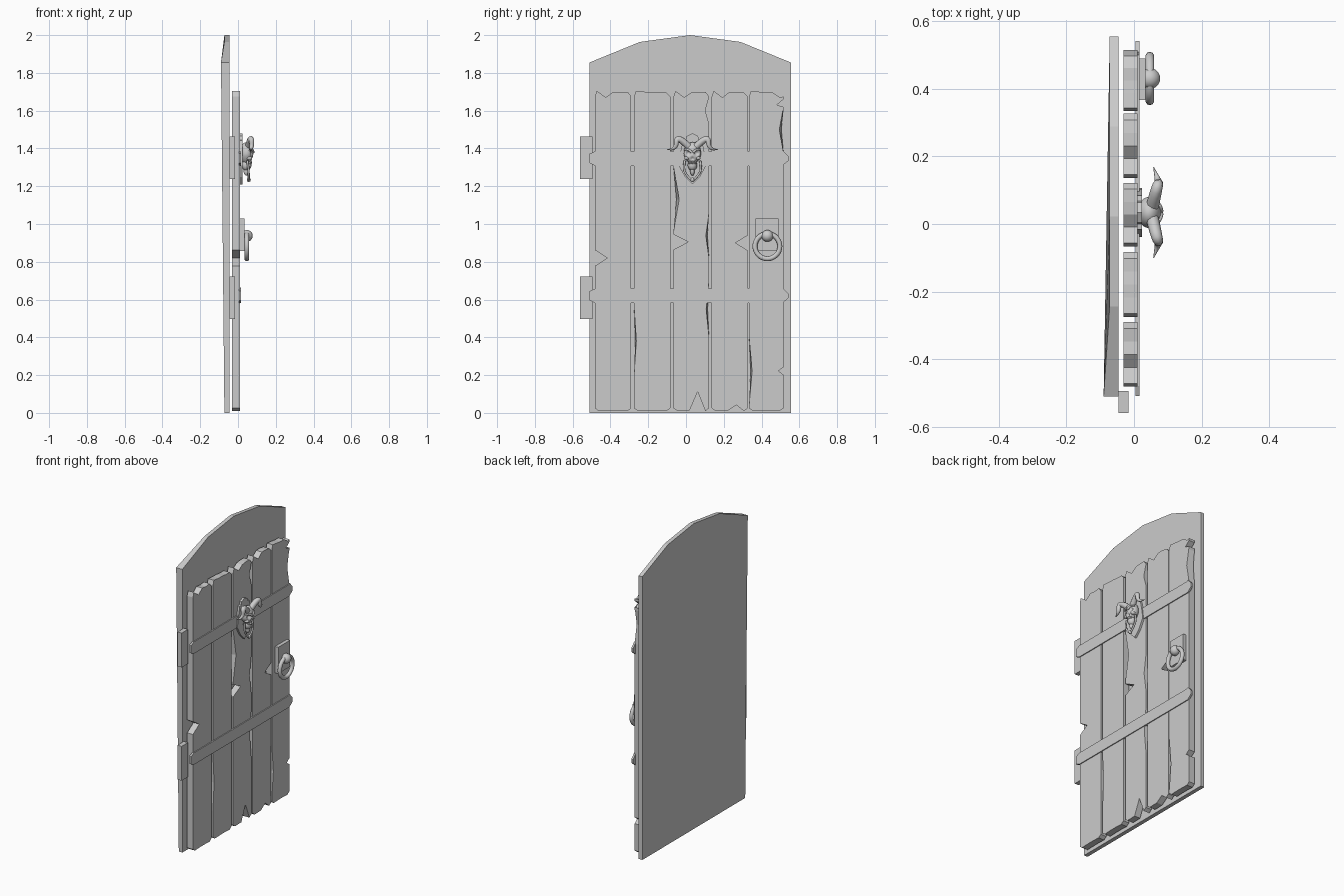
import bpy, bmesh, math, random

if "Cube" in bpy.data.objects:
    bpy.data.objects.remove(bpy.data.objects["Cube"])

random.seed(4)
C = .034  # centre line of the knocker


def finish(name):
    ob = bpy.context.object
    ob.name = name
    bpy.ops.object.shade_smooth_by_angle(angle=math.radians(50))
    return ob


def prism(name, pts, x0, x1):
    """Extrude a (y, z) outline from x0 (back) to x1 (front); a third value shifts the back point in y."""
    bm = bmesh.new()
    back = [bm.verts.new((x0, p[0] + sum(p[2:]), p[1])) for p in pts]
    front = [bm.verts.new((x1, p[0], p[1])) for p in pts]
    bm.faces.new(back)
    bm.faces.new(front)
    for i in range(len(pts)):
        bm.faces.new((back[i - 1], back[i], front[i], front[i - 1]))
    bmesh.ops.recalc_face_normals(bm, faces=bm.faces)
    me = bpy.data.meshes.new(name)
    bm.to_mesh(me)
    bm.free()
    ob = bpy.data.objects.new(name, me)
    bpy.context.collection.objects.link(ob)
    return ob


def box(name, y0, y1, z0, z1, x0, x1):
    return prism(name, [(y0, z0), (y1, z0), (y1, z1), (y0, z1)], x0, x1)


def ball(name, loc, scale, seg=20):
    bpy.ops.mesh.primitive_uv_sphere_add(segments=seg, ring_count=seg * 2 // 3, location=loc)
    bpy.context.object.scale = scale
    bpy.ops.object.transform_apply(location=False, rotation=False, scale=True)
    return finish(name)


def tube(name, pts, width, taper=0):
    """Smooth tube through control points, thinning along its length by taper."""
    cu = bpy.data.curves.new(name, 'CURVE')
    cu.dimensions = '3D'
    cu.bevel_depth = width
    cu.bevel_resolution = 2
    cu.use_fill_caps = True
    sp = cu.splines.new('NURBS')
    sp.points.add(len(pts) - 1)
    for i, (p, co) in enumerate(zip(sp.points, pts)):
        p.co = (*co, 1)
        p.radius = 1 - taper * (i / (len(pts) - 1)) ** 2
    sp.order_u = 3
    sp.use_endpoint_u = True
    sp.resolution_u = 5
    ob = bpy.data.objects.new(name, cu)
    bpy.context.collection.objects.link(ob)
    bpy.ops.object.select_all(action='DESELECT')
    ob.select_set(True)
    bpy.context.view_layer.objects.active = ob
    bpy.ops.object.convert(target='MESH')
    return finish(name)


def plank(name, y0, y1, left, right, split=0):
    """Board with worn ends; left/right are edge nicks (z, depth, half height), split cuts the foot."""
    def edge(y, nicks, inward):
        out = [(y, .025)]
        for z, d, h in nicks:
            lean = -inward * d * .5 if h > .1 else 0  # long splinters slant towards the back
            out += [(y, z - h), (y + inward * d, z, lean), (y, z + h)]
        return out + [(y, 1.675)]
    w = y1 - y0
    foot = [(y0 + .02, .01), (y0 + w * .45, .012), (y0 + w * .68, .012 + split), (y1 - .02, .01)]
    head = [(y1 - w * t, 1.70 - random.choice((0, .005, .03))) for t in (.1, .3, .5, .7)]
    head.append((y0 + .01, 1.705))
    return prism(name, foot + edge(y1, right, -1) + head + edge(y0, left, 1)[::-1], -.031, .011)


# Arched back panel, one back corner warped outward
arch = [(.022 + .533 * t, 2 - .145 * abs(t) ** 2) for t in (1, .5, 0, -.5, -1)]
panel = prism("back_panel", [(-.51, 0), (.555, 0)] + arch, -.072, -.046)
panel.data.vertices[6].co.x = -.09

# Five weathered planks
plank("plank_1", -.482, -.29, [(.82, .065, .042)], [])
plank("plank_2", -.275, -.083, [(.38, .012, .18)], [])
plank("plank_3", -.066, .122, [(.905, .078, .04), (1.13, .03, .17)],
      [(.55, .015, .15), (.94, .017, .12), (1.6, .02, .07)], .1)
plank("plank_4", .136, .327, [], [(.9, .065, .04)], .03)
plank("plank_5", .334, .516, [(.22, .016, .18)], [(.222, .027, .02), (1.5, .022, .12), (1.63, .035, .03)])

# Iron straps with knobbly ends, and hinge blocks
for label, z in (("upper", 1.347), ("lower", .62)):
    prism(f"{label}_strap", [(-.48, z - .039), (.51, z - .039), (.542, z - .012), (.542, z + .012),
                             (.51, z + .045), (.5, z + .038), (-.48, z + .038), (-.51, z + .025),
                             (-.51, z - .025)], .005, .017)
    box(f"{label}_hinge", -.56, -.495, z - .115 + (z - 1) * .02, z + .11 + (z - 1) * .02, -.046, -.016)

# Ring handle: plate, ball and ring
box("handle_plate", .368, .49, .857, 1.03, .01, .034)
ball("handle_ball", (.047, .431, .937), (.031, .031, .031))
bpy.ops.mesh.primitive_torus_add(major_radius=.066, minor_radius=.013, major_segments=32,
                                 minor_segments=10, location=(.047, .431, .882),
                                 rotation=(0, math.pi / 2, 0))
finish("handle_ring")

# Knocker back plate: half outline mirrored, leafy top and pointed bottom
half = [(.03, 1.465), (.034, 1.445), (.05, 1.443), (.068, 1.36), (.073, 1.31), (.04, 1.25)]
prism("knocker_plate", [(C, 1.48)] + [(C + a, b) for a, b in half] + [(C, 1.21)]
      + [(C - a, b) for a, b in reversed(half)], .01, .024)

# Skull with eye and nose hollows pressed in
skull = ball("skull", (.045, C, 1.375), (.036, .046, .058), 40)
for v in skull.data.vertices:
    if v.co.z < -.01:
        v.co.y *= 1 + (v.co.z + .01) * 4
    if v.co.x > 0:
        for y, z, r in ((-.02, 0, .016), (.02, 0, .016), (0, -.028, .01)):
            dist = math.hypot(v.co.y - y, v.co.z - z)
            if dist < r:
                v.co.x -= 1.2 * r * (1 - (dist / r) ** 2)
ball("jaw", (.045, C, 1.312), (.026, .025, .03))
ball("chin_tuft", (.045, C, 1.282), (.016, .012, .026), 12)
for i in range(-2, 3):
    ball(f"tooth_{i + 3}", (.069 - .0015 * i * i, C + i * .008, 1.325), (.005, .004, .009), 8)

# Mirrored cheeks, brows and curling horns
for s, side in ((1, "right"), (-1, "left")):
    ball(f"{side}_cheek", (.06, C + s * .03, 1.348), (.016, .013, .01), 14)
    tube(f"{side}_brow", [(.08, C + s * .004, 1.378), (.08, C + s * .02, 1.402),
                          (.06, C + s * .044, 1.39)], .007, .4)
    tube(f"{side}_horn", [(.055, C + s * .02, 1.41), (.07, C + s * .085, 1.475),
                          (.075, C + s * .085, 1.39), (.058, C + s * .134, 1.395)], .019, .93)

# Hanging striker with a ball at its lowest point
tube("striker", [(.057 - .007 * abs(t) ** 3, C + .05 * math.sin(t * 2.2), 1.225 + .11 * abs(t))
                 for t in (-1, -.6, -.3, 0, .3, .6, 1)], .006)
ball("striker_ball", (.057, C, 1.234), (.011, .011, .012), 14)
